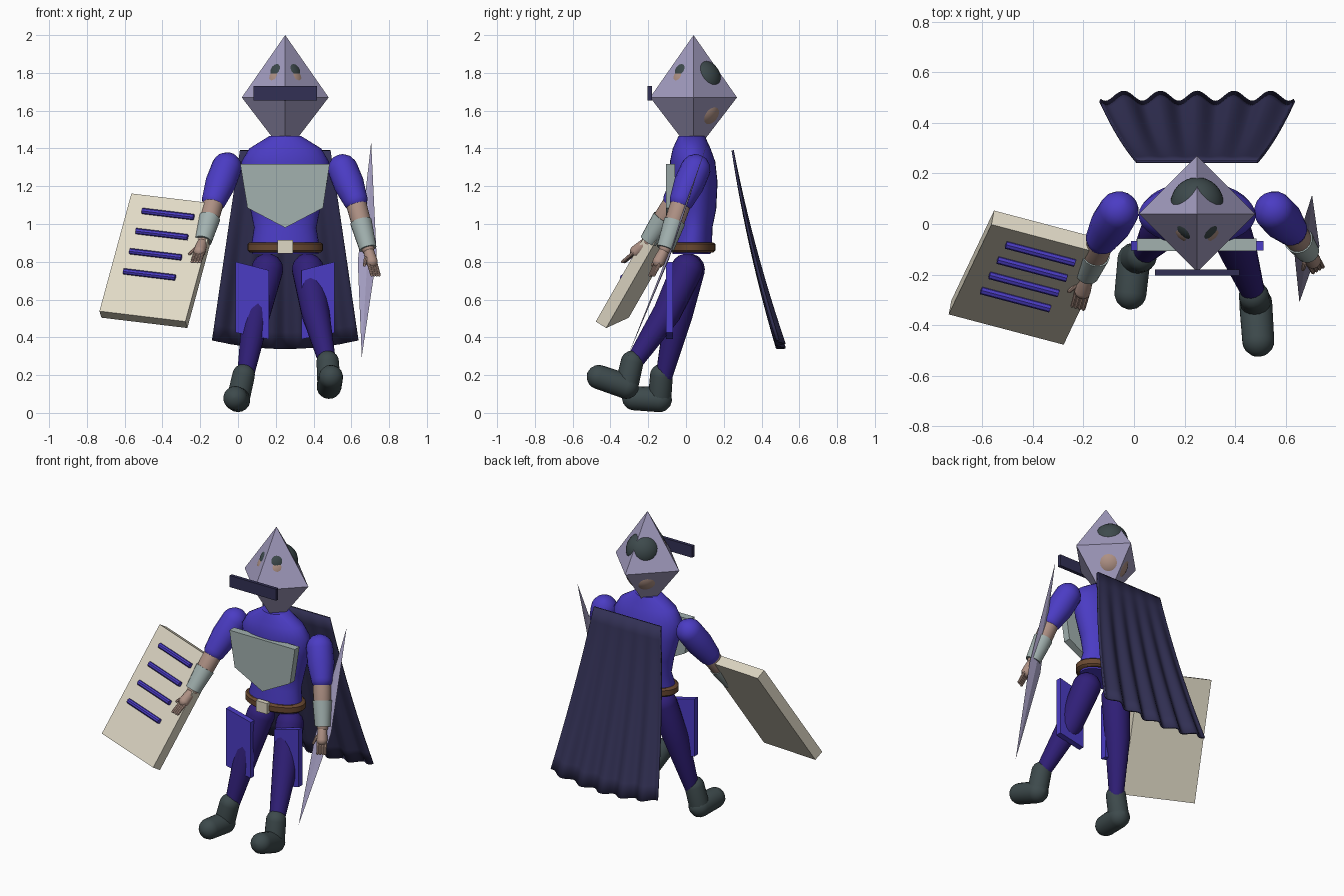
import bpy, bmesh
from math import sin, cos, pi, radians
from mathutils import Vector, Matrix

old = bpy.data.objects.get("Cube")
if old:
    bpy.data.objects.remove(old, do_unlink=True)


def material(name, r, g, b):
    m = bpy.data.materials.new(name)
    m.use_nodes = True
    m.diffuse_color = (r, g, b, 1)
    m.node_tree.nodes["Principled BSDF"].inputs["Base Color"].default_value = (r, g, b, 1)
    return m


BLUE = material("royal blue", .07, .045, .55)
PURPLE = material("dark purple", .03, .014, .19)
DARK = material("dark slate", .047, .068, .072)
METAL = material("lilac metal", .36, .33, .52)
NAVY = material("navy cloth", .032, .03, .09)
CREAM = material("cream", .74, .69, .56)
STEEL = material("grey green plate", .36, .44, .43)
SKIN = material("skin", .42, .28, .23)
BROWN = material("brown leather", .14, .065, .03)


def finish(bm, name, mat, smooth=True):
    bmesh.ops.recalc_face_normals(bm, faces=bm.faces)
    me = bpy.data.meshes.new(name)
    bm.to_mesh(me)
    bm.free()
    me.materials.append(mat)
    if smooth:
        for p in me.polygons:
            p.use_smooth = True
        me.set_sharp_from_angle(angle=radians(40))
    ob = bpy.data.objects.new(name, me)
    bpy.context.collection.objects.link(ob)
    return ob


def loft(name, rings, mat):
    """Skin a list of point rings and close both ends."""
    bm = bmesh.new()
    loops = [[bm.verts.new(p) for p in ring] for ring in rings]
    n = len(loops[0])
    for a, b in zip(loops, loops[1:]):
        for i in range(n):
            j = (i + 1) % n
            bm.faces.new((a[i], a[j], b[j], b[i]))
    bm.faces.new(loops[0])
    bm.faces.new(loops[-1])
    return finish(bm, name, mat)


def tube(name, path, mat, round_ends=True, sides=18):
    """Tapered limb through (x, y, z, radius) stations."""
    st = [(Vector(p[:3]), p[3]) for p in path]
    first = (st[1][0] - st[0][0]).normalized()
    last = (st[-1][0] - st[-2][0]).normalized()
    ref = Vector((0, 0, 1)) if abs(first.x) > .8 else Vector((1, 0, 0))
    full = [(p, r, None) for p, r in st]
    if round_ends:
        angles = [radians(a) for a in (85, 60, 35, 15)]
        (p0, r0), (p1, r1) = st[0], st[-1]
        full = [(p0 - first * r0 * sin(a), r0 * cos(a), first) for a in angles] + full
        full += [(p1 + last * r1 * sin(a), r1 * cos(a), last) for a in reversed(angles)]
    rings = []
    for i, (p, r, d) in enumerate(full):
        if d is None:
            d = (full[min(i + 1, len(full) - 1)][0] - full[max(i - 1, 0)][0]).normalized()
        u = d.cross(ref).normalized()
        v = d.cross(u)
        rings.append([p + (u * cos(t) + v * sin(t)) * r
                      for t in (2 * pi * k / sides for k in range(sides))])
    return loft(name, rings, mat)


def ball(name, c, r, mat):
    bm = bmesh.new()
    bmesh.ops.create_uvsphere(bm, u_segments=32, v_segments=20, radius=r,
                              matrix=Matrix.Translation(c))
    return finish(bm, name, mat)


def box(name, size, mat, matrix):
    bm = bmesh.new()
    bmesh.ops.create_cube(bm, size=1, matrix=matrix @ Matrix.Diagonal((*size, 1)))
    return finish(bm, name, mat, False)


def slab(name, outline, y0, y1, mat):
    """Extrude an x-z outline between two depths."""
    bm = bmesh.new()
    f = bm.faces.new([bm.verts.new((x, y0, z)) for x, z in outline])
    g = bmesh.ops.extrude_face_region(bm, geom=[f])
    bmesh.ops.translate(bm, vec=(0, y1 - y0, 0),
                        verts=[v for v in g["geom"] if isinstance(v, bmesh.types.BMVert)])
    return finish(bm, name, mat, False)


def bipyramid(name, top, bottom, ring, mat):
    bm = bmesh.new()
    t, b = bm.verts.new(top), bm.verts.new(bottom)
    vs = [bm.verts.new(p) for p in ring]
    for i in range(4):
        bm.faces.new((vs[i], vs[(i + 1) % 4], t))
        bm.faces.new((vs[(i + 1) % 4], vs[i], b))
    return finish(bm, name, mat, False)


MID = .25

# Diamond helmet with the head showing through its faces
bipyramid("helmet", (MID, .04, 2), (MID, .04, 1.37),
          [(MID + .23, .04, 1.67), (MID, .27, 1.67), (MID - .23, .04, 1.67), (MID, -.19, 1.67)], METAL)
ball("face", (MID, .018, 1.74), .105, SKIN)
ball("nape", (MID, .075, 1.62), .11, SKIN)
ball("front_hair", (MID, .02, 1.78), .091, DARK)
ball("back_hair", (MID, .08, 1.765), .105, DARK)
box("visor", (.335, .022, .075), NAVY, Matrix.Translation((MID, -.192, 1.692)))

# Torso, belt and chest armour
profile = [(1.465, .03, .085, .07), (1.40, .03, .19, .10), (1.33, .035, .232, .12),
           (1.22, .045, .222, .122), (1.08, .05, .185, .11), (.98, .045, .165, .095),
           (.9, .03, .178, .108), (.84, .03, .175, .1)]
loft("torso", [[(MID + rx * cos(t), cy + ry * sin(t), z)
                for t in (2 * pi * k / 32 for k in range(32))]
               for z, cy, rx, ry in profile], BLUE)
loft("belt", [[(MID + (.2 - s) * cos(t), .03 + (.126 - s) * sin(t), z)
               for t in (2 * pi * k / 32 for k in range(32))]
              for z, s in ((.85, .012), (.86, 0), (.893, 0), (.903, .012))], BROWN)
box("buckle", (.08, .03, .07), CREAM, Matrix.Translation((MID, -.1, .88)))
slab("chest_plate", [(.012, 1.317), (.485, 1.317), (.45, 1.085), (MID, .98), (.05, 1.085)],
     -.106, -.058, STEEL)

# Arms: shoulder, elbow, wrist, fingertips
arms = {"left": ((.555, .05, 1.29), (.62, -.02, 1.13), (.688, -.11, .87), (.728, -.18, .73)),
        "right": ((-.06, .05, 1.3), (-.125, -.055, 1.13), (-.185, -.2, .91), (-.222, -.33, .8))}
for side, pts in arms.items():
    sh, el, wr, tip = map(Vector, pts)
    mid = sh.lerp(el, .5)
    tube(side + "_sleeve", [(*sh, .08), (*mid, .081), (*el, .066)], BLUE)
    tube(side + "_forearm", [(*el, .055), (*el.lerp(wr, .5), .052), (*wr, .034)], SKIN)
    tube(side + "_bracer", [(*el.lerp(wr, .45), .058), (*wr, .046)], STEEL, False)
    palm = wr.lerp(tip, .5)
    tube(side + "_palm", [(*wr, .027), (*palm, .032)], SKIN)
    hand = (tip - wr).normalized()
    across = hand.cross(Vector((0, 0, 1))).normalized()
    for k in range(4):
        off = across * (k - 1.5) * .015
        tube(f"{side}_finger_{k + 1}", [(*(palm + off), .009), (*(tip + off), .008)], SKIN, sides=8)
    thumb = palm - hand * .02 + across * .03
    tube(side + "_thumb", [(*thumb, .011), (*(thumb + hand * .04 + across * .02), .008)], SKIN, sides=8)

# Legs, boots and thigh armour
legs = {"right": [(.155, .015, .76, .085), (.095, -.04, .52, .075), (.04, -.115, .2, .045)],
        "left": [(.37, .005, .76, .085), (.41, -.1, .53, .075), (.475, -.28, .26, .045)]}
boots = {"right": ((.03, -.13, .2), (0, -.14, .07), (-.014, -.275, .078)),
         "left": ((.475, -.285, .27), (.482, -.315, .14), (.492, -.462, .19))}
for side, path in legs.items():
    tube(side + "_leg", path, PURPLE)
    top, heel, toe = boots[side]
    tube(side + "_boot_shaft", [(*top, .06), (*heel, .062)], DARK)
    tube(side + "_boot_foot", [(*heel, .066), (*toe, .064)], DARK)
    s = 1 if side == "left" else -1
    slab(side + "_thigh_plate", [(MID + s * x, z) for x, z in
                                 ((.262, .8), (.085, .755), (.085, .39), (.262, .425))],
         -.105, -.068, BLUE)

# Pleated cape
bm = bmesh.new()
cols, rows = 72, 12
grid = []
for j in range(rows + 1):
    t = j / rows
    row = []
    for i in range(cols + 1):
        s = 2 * i / cols - 1
        y = .247 + .18 * t + .075 * t * t + .02 * t * cos(s * 5.3 * pi)
        z = 1.39 - t * (1.05 - .045 * s * s)
        row.append(bm.verts.new((MID + s * (.24 + .145 * t), y, z)))
    grid.append(row)
for a, b in zip(grid, grid[1:]):
    for i in range(cols):
        bm.faces.new((a[i], a[i + 1], b[i + 1], b[i]))
cape = finish(bm, "cape", NAVY)
solid = cape.modifiers.new("thickness", "SOLIDIFY")
solid.thickness = .012
solid.offset = 0

# Tilted tablet shield with four raised bars
corner = Vector((-.744, -.355, .54))
u, v = Vector((.455, -.12, -.055)), Vector((.19, .35, .62))
n = u.cross(v).normalized()
vx = n.cross(u.normalized())
frame = Matrix((u.normalized(), vx, n)).transposed().to_4x4()
frame.translation = corner + u / 2 + v / 2 - n * .033
box("shield", (u.length, v.length, .066), CREAM, frame)
for k in range(4):
    c = corner + u * .465 + v * (.86 - .172 * k) + n * .01
    tube(f"shield_bar_{k + 1}", [(*(c - u * .3), .016), (*(c + u * .3), .016)], BLUE, False, 8)

# Slim diamond blade
top, low = Vector((.705, .115, 1.435)), Vector((.655, -.31, .295))
c = (top + low) / 2 + Vector((.004, 0, -.05))
w = Vector((.05, .01, .012))
thin = w.cross(top - low).normalized() * .008
bipyramid("blade", top, low, [c + w, c + thin, c - w, c - thin], METAL)
